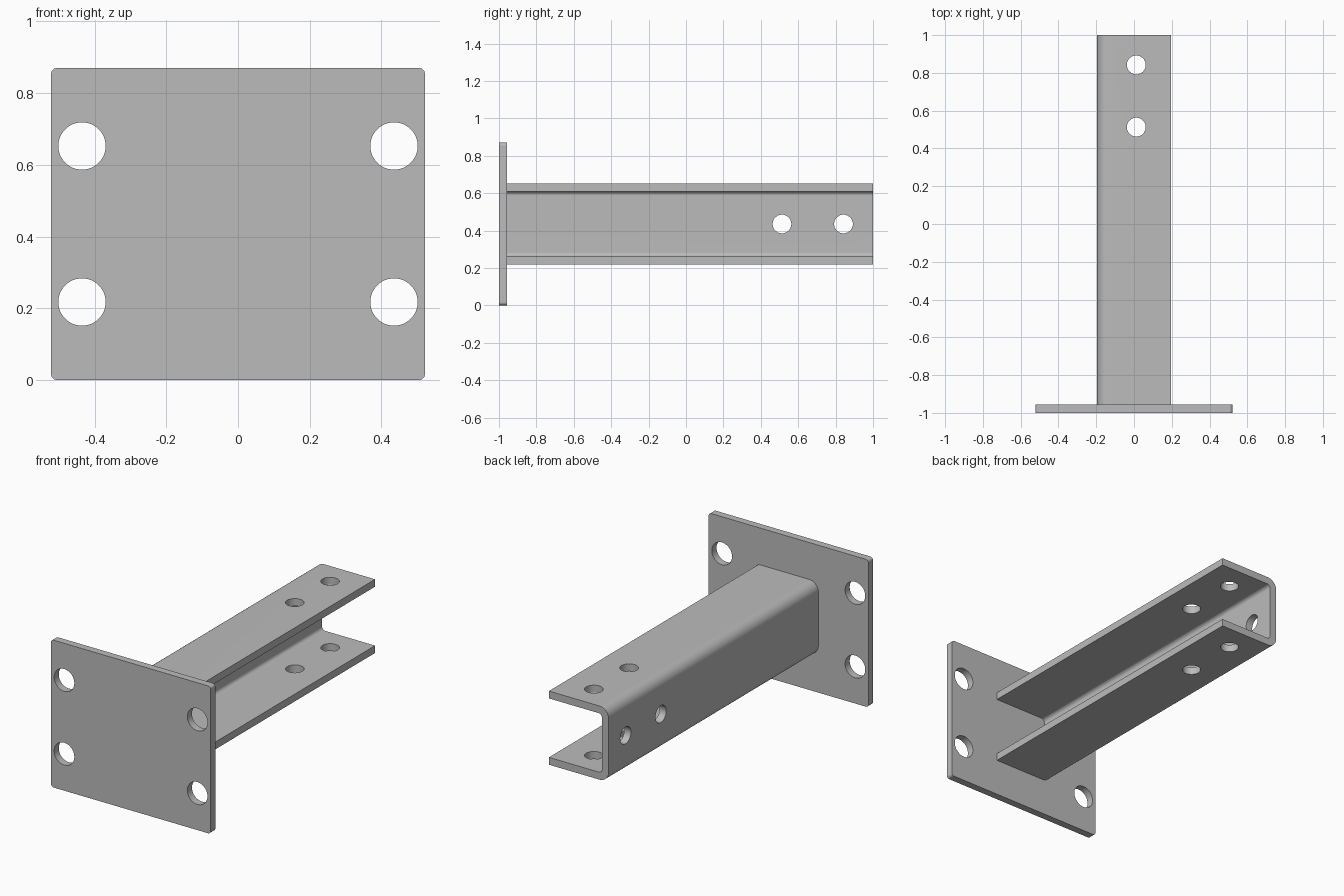
import bpy, bmesh, math
from mathutils import Vector, Matrix

cube = bpy.data.objects.get("Cube")
if cube:
    bpy.data.objects.remove(cube, do_unlink=True)

# Single painted steel colour
STEEL = (0.5, 0.5, 0.5, 1.0)
steel = bpy.data.materials.new("grey_steel")
steel.use_nodes = True
steel.diffuse_color = STEEL
steel.node_tree.nodes["Principled BSDF"].inputs["Base Color"].default_value = STEEL

# Main sizes
T = 0.0435                     # sheet thickness
PLATE_W, PLATE_H = 1.043, 0.87
MID_Z = PLATE_H / 2
CH_W, CH_H = 0.39, 0.435       # channel section
FRONT, BACK = -1.0, 1.0


def fillet(corners, steps=8):
    """Round right-angled corners given as (x, z, radius)."""
    out = []
    for i, (x, z, r) in enumerate(corners):
        p = Vector((x, z))
        if r == 0:
            out.append(p)
            continue
        a = (Vector(corners[i - 1][:2]) - p).normalized()
        b = (Vector(corners[(i + 1) % len(corners)][:2]) - p).normalized()
        c = p + (a + b) * r
        for k in range(steps + 1):
            t = math.pi / 2 * k / steps
            out.append(c - b * r * math.cos(t) - a * r * math.sin(t))
    return out


def add_object(name, bm):
    mesh = bpy.data.meshes.new(name)
    bmesh.ops.recalc_face_normals(bm, faces=bm.faces)
    bm.to_mesh(mesh)
    bm.free()
    obj = bpy.data.objects.new(name, mesh)
    bpy.context.collection.objects.link(obj)
    return obj


def extrude_profile(name, points, y0, y1):
    """Sweep an x-z outline along y."""
    bm = bmesh.new()
    face = bm.faces.new([bm.verts.new((p.x, y0, p.y)) for p in points])
    new = bmesh.ops.extrude_face_region(bm, geom=[face])["geom"]
    bmesh.ops.translate(bm, vec=(0, y1 - y0, 0),
                        verts=[v for v in new if isinstance(v, bmesh.types.BMVert)])
    return add_object(name, bm)


def drill(obj, holes):
    """Cut round holes given as (centre, axis, radius, depth)."""
    bm = bmesh.new()
    for centre, axis, radius, depth in holes:
        turn = Vector((0, 0, 1)).rotation_difference(Vector(axis)).to_matrix().to_4x4()
        bmesh.ops.create_cone(bm, cap_ends=True, segments=48, radius1=radius,
                              radius2=radius, depth=depth,
                              matrix=Matrix.Translation(centre) @ turn)
    cutter = add_object("hole_cutter", bm)
    cutter.hide_render = True
    mod = obj.modifiers.new("holes", "BOOLEAN")
    mod.operation = "DIFFERENCE"
    mod.solver = "EXACT"
    mod.object = cutter
    bpy.context.view_layer.update()
    cut = obj.evaluated_get(bpy.context.evaluated_depsgraph_get())
    mesh = bpy.data.meshes.new_from_object(cut)
    obj.modifiers.clear()
    obj.data = mesh
    bpy.data.objects.remove(cutter, do_unlink=True)


def finish(obj):
    obj.data.materials.clear()
    obj.data.materials.append(steel)
    bpy.ops.object.select_all(action="DESELECT")
    obj.select_set(True)
    bpy.context.view_layer.objects.active = obj
    bpy.ops.object.shade_smooth_by_angle(angle=math.radians(30))
    flat = obj.modifiers.new("even_shading", "WEIGHTED_NORMAL")
    flat.keep_sharp = True


# Mounting plate with four bolt holes
w, r = PLATE_W / 2, 0.017
plate = extrude_profile("mounting_plate", fillet(
    [(-w, 0, r), (w, 0, r), (w, PLATE_H, r), (-w, PLATE_H, r)]), FRONT, FRONT + T)
drill(plate, [((sx * 0.435, FRONT + T / 2, MID_Z + sz * 0.2175), (0, 1, 0), 0.066, 4 * T)
              for sx in (-1, 1) for sz in (-1, 1)])
finish(plate)

# Channel arm: web on the right side, open to the left side
w, lo, hi = CH_W / 2, MID_Z - CH_H / 2, MID_Z + CH_H / 2
r_in, r_out = 0.022, 0.06
arm = extrude_profile("channel_arm", fillet([
    (w, lo, 0), (w, lo + T, 0), (-w + T, lo + T, r_in), (-w + T, hi - T, r_in),
    (w, hi - T, 0), (w, hi, 0), (-w, hi, r_out), (-w, lo, r_out)]), FRONT + T, BACK)

# Two holes through both flanges, two through the web
holes = []
for y in (0.513, 0.842):
    holes.append(((0.012, y, MID_Z), (0, 0, 1), 0.05, 2 * CH_H))
    holes.append(((-w, y, MID_Z), (1, 0, 0), 0.05, 4 * T))
# Flange and web drills cross, so each set is cut on its own
drill(arm, holes[0::2])
drill(arm, holes[1::2])
finish(arm)
